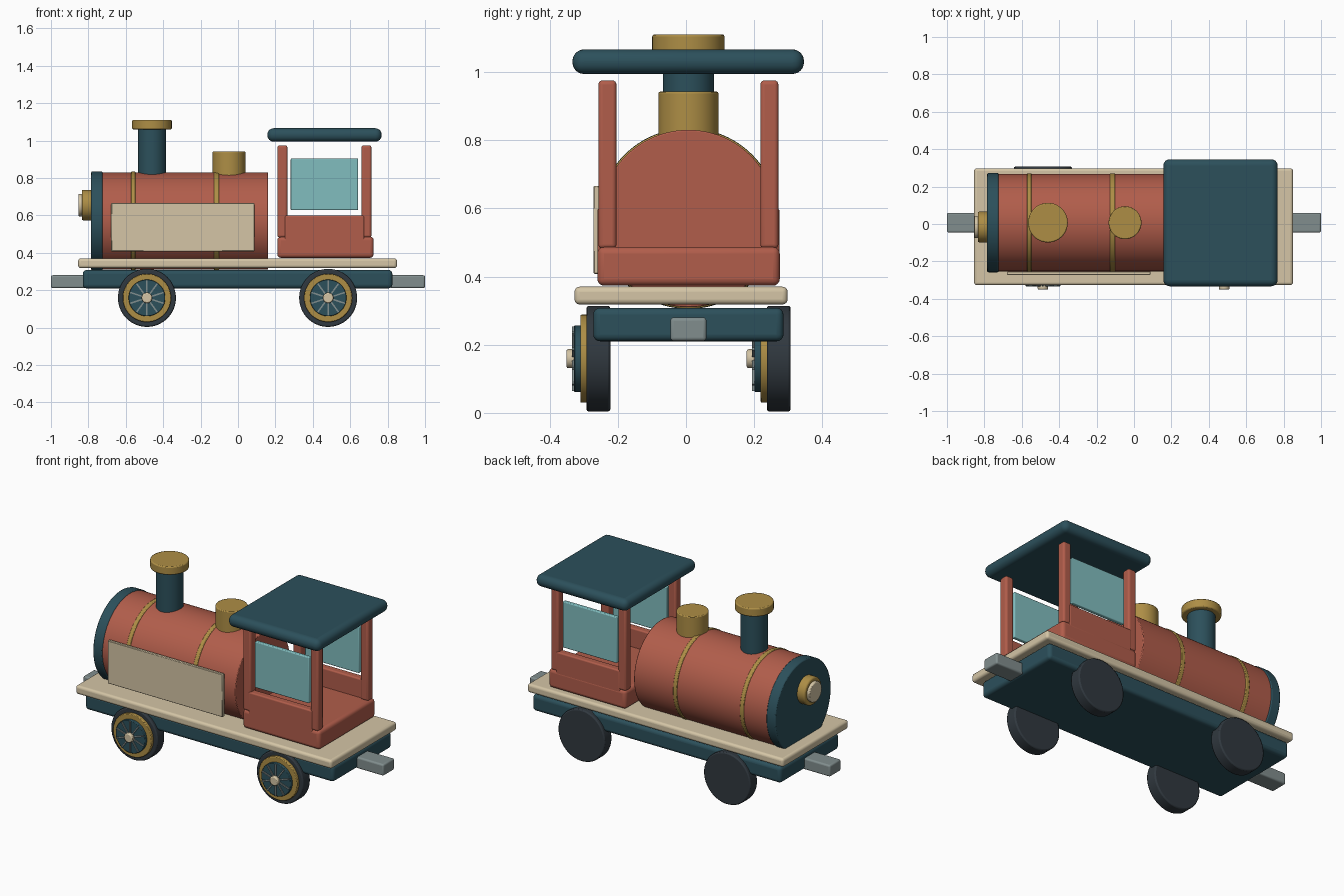
import bpy, math
from mathutils import Matrix

if "Cube" in bpy.data.objects:
    bpy.data.objects.remove(bpy.data.objects["Cube"])

COLORS = {
    "red": (0.44, 0.11, 0.07, 1), "navy": (0.025, 0.08, 0.105, 1),
    "cream": (0.66, 0.56, 0.38, 1), "gold": (0.42, 0.27, 0.06, 1),
    "rubber": (0.03, 0.04, 0.05, 1), "glass": (0.22, 0.51, 0.52, 1),
    "steel": (0.22, 0.27, 0.27, 1),
}
MATS = {}
for key, rgba in COLORS.items():
    MATS[key] = bpy.data.materials.new(key)
    MATS[key].diffuse_color = rgba

YC = 0.007  # centre line of the body


def finish(ob, name, color, bevel, segments=4):
    ob.name = name
    ob.data.materials.append(MATS[color])
    if bevel:
        mod = ob.modifiers.new("bevel", "BEVEL")
        mod.width, mod.segments = bevel, segments
        mod.limit_method, mod.angle_limit = "ANGLE", math.radians(40)
    bpy.ops.object.shade_smooth_by_angle(angle=math.radians(35))
    return ob


def box(name, color, x, y, z, bevel=0.0, segments=4):
    """Box from (min, max) ranges."""
    bpy.ops.mesh.primitive_cube_add(size=1)
    ob = bpy.context.object
    lo, hi = zip(x, y, z)
    size = [b - a for a, b in zip(lo, hi)]
    mid = [(a + b) / 2 for a, b in zip(lo, hi)]
    ob.data.transform(Matrix.Diagonal((*size, 1)))
    ob.location = mid
    return finish(ob, name, color, bevel, segments)


def rod(name, color, axis, span, centre, r, bevel=0.0, verts=64):
    """Cylinder along an axis between span; centre gives the other two coordinates."""
    bpy.ops.mesh.primitive_cylinder_add(vertices=verts, radius=r, depth=span[1] - span[0])
    ob = bpy.context.object
    if axis == "X":
        ob.data.transform(Matrix.Rotation(math.pi / 2, 4, "Y"))
    elif axis == "Y":
        ob.data.transform(Matrix.Rotation(math.pi / 2, 4, "X"))
    loc = list(centre)
    loc.insert("XYZ".index(axis), sum(span) / 2)
    ob.location = loc
    return finish(ob, name, color, bevel, 2)


# Chassis, deck and couplers
box("chassis", "navy", (-0.83, 0.825), (-0.272, 0.286), (0.21, 0.308), 0.02)
box("deck", "cream", (-0.855, 0.85), (-0.327, 0.298), (0.318, 0.37), 0.015)
for label, x in (("front", (-1.0, -0.815)), ("rear", (0.815, 1.0))):
    box(label + "_coupler", "steel", x, (-0.046, 0.06), (0.211, 0.28), 0.01)

# Boiler, bands and smokebox
rod("boiler", "red", "X", (-0.73, 0.16), (YC, 0.57), 0.26, 0.004, 96)
for i, x in enumerate((-0.56, -0.115)):
    rod(f"boiler_band_{i + 1}", "gold", "X", (x - 0.013, x + 0.013), (YC, 0.57), 0.264, 0.004, 96)
rod("smokebox", "navy", "X", (-0.785, -0.724), (YC, 0.57), 0.265, 0.006, 96)

# Headlamp
rod("headlamp", "gold", "X", (-0.835, -0.78), (-0.016, 0.655), 0.082, 0.008)
rod("headlamp_lens", "cream", "X", (-0.853, -0.83), (-0.016, 0.655), 0.06, 0.005)

# Chimney and dome
rod("chimney", "navy", "Z", (0.79, 1.065), (-0.46, YC), 0.075, 0.004)
rod("chimney_cap", "gold", "Z", (1.06, 1.11), (-0.46, YC), 0.106, 0.006)
rod("steam_dome", "gold", "Z", (0.78, 0.942), (-0.048, YC), 0.088, 0.005)

# Side board on the front face
box("side_board", "cream", (-0.678, 0.088), (-0.272, -0.253), (0.408, 0.666), 0.003, 1)

# Cab
box("cab_base", "red", (0.21, 0.725), (-0.26, 0.275), (0.373, 0.487), 0.02)
box("roof", "navy", (0.157, 0.768), (-0.333, 0.346), (0.994, 1.066), 0.034, 6)
for side, s in (("front", -1), ("back", 1)):
    def band(inner, outer):
        return tuple(sorted((YC + s * inner, YC + s * outer)))
    for end, x in (("fore", (0.211, 0.264)), ("aft", (0.66, 0.713))):
        box(f"{side}_{end}_post", "red", x, band(0.211, 0.264), (0.482, 0.975), 0.012)
    box(f"{side}_cab_wall", "red", (0.25, 0.675), band(0.222, 0.267), (0.39, 0.6), 0.008)
    box(f"{side}_window", "glass", (0.282, 0.642), band(0.226, 0.25), (0.628, 0.905), 0.005)


# Wheels: every wheel carries its trim on the -y side
def wheel(name, x, y):
    c = (x, 0.159)
    rod(name + "_tyre", "rubber", "Y", (y, y + 0.07), c, 0.155, 0.007)
    rod(name + "_rim", "gold", "Y", (y - 0.018, y + 0.005), c, 0.129, 0.004)
    rod(name + "_disc", "navy", "Y", (y - 0.036, y - 0.015), c, 0.098, 0.003)
    for i in range(5):
        sp = box(f"{name}_spoke_{i + 1}", "steel", (-0.095, 0.095),
                 (y - 0.043, y - 0.034), (-0.004, 0.004))
        sp.location.x, sp.location.z = c
        sp.rotation_euler = (0, math.pi / 2 + i * math.pi / 5, 0)
    rod(name + "_hub", "cream", "Y", (y - 0.059, y - 0.034), c, 0.028, 0.006, 32)


for label, x in (("fore", -0.487), ("aft", 0.482)):
    wheel("front_" + label + "_wheel", x, -0.292)
    wheel("back_" + label + "_wheel", x, 0.237)

for m in bpy.data.materials:
    if m.users and not m.is_grease_pencil:
        m.use_nodes = True
        m.node_tree.nodes["Principled BSDF"].inputs["Base Color"].default_value = m.diffuse_color
